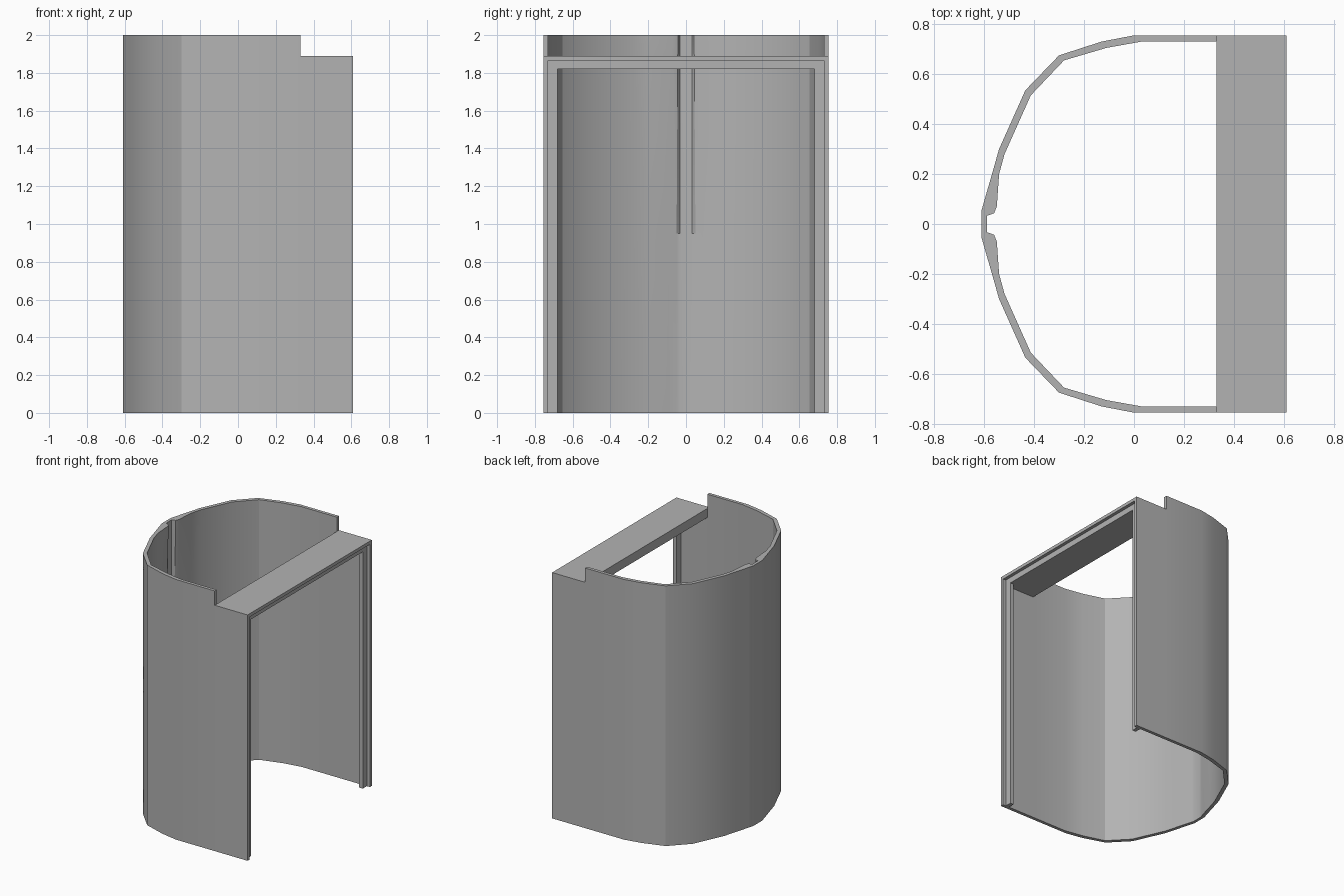
import bpy, bmesh, math

if "Cube" in bpy.data.objects:
    bpy.data.objects.remove(bpy.data.objects["Cube"])

grey = bpy.data.materials.new("plain grey")
grey.diffuse_color = (0.45, 0.45, 0.45, 1)
grey.use_nodes = True
grey.node_tree.nodes["Principled BSDF"].inputs["Base Color"].default_value = grey.diffuse_color


def finish(name, bm):
    bmesh.ops.remove_doubles(bm, verts=bm.verts, dist=1e-5)
    bmesh.ops.recalc_face_normals(bm, faces=bm.faces)
    mesh = bpy.data.meshes.new(name)
    bm.to_mesh(mesh)
    bm.free()
    mesh.materials.append(grey)
    obj = bpy.data.objects.new(name, mesh)
    bpy.context.collection.objects.link(obj)
    return obj


# Half plan of the wall: outer point, and inner point at the foot and at the top
OUTER = [(0.61, 0.755), (0.33, 0.755), (0, 0.755), (-0.13, 0.73), (-0.30, 0.675),
         (-0.435, 0.535), (-0.54, 0.30), (-0.567, 0.205), (-0.598, 0.097),
         (-0.61, 0.055), (-0.61, 0.034)]
INNER_LOW = [(0.61, 0.73), (0.33, 0.73), (0.03, 0.73), (-0.11, 0.705), (-0.28, 0.655),
             (-0.413, 0.515), (-0.518, 0.28), (-0.543, 0.195), (-0.572, 0.09),
             (-0.585, 0.05), (-0.588, 0.033)]
# The top is thickened either side of a narrow slot
INNER_TOP = INNER_LOW[:7] + [(-0.54, 0.20), (-0.549, 0.07), (-0.56, 0.043), (-0.588, 0.033)]


def full(half):
    return half + [(x, -y) for x, y in reversed(half)]


outer, low, top = full(OUTER), full(INNER_LOW), full(INNER_TOP)
levels = [0, 0.95, 1.89, 2.0]
bm = bmesh.new()
grid = []
for z in levels:
    t = max(0, (z - 0.95) / 1.05)
    ring = []
    for o, a, b in zip(outer, low, top):
        i = [a[k] + (b[k] - a[k]) * t for k in (0, 1)]
        ring.append((bm.verts.new((*o, z)), bm.verts.new((*i, z))))
    grid.append(ring)
cols = len(outer) - 1


def filled(i, j):
    if not (0 <= i < cols and 0 <= j < 3):
        return False
    return j < 2 or 0 < i < cols - 1      # top band stops short of the front


for i in range(cols):
    for j in range(3):
        if not filled(i, j):
            continue
        a, b, c, d = grid[j][i], grid[j][i + 1], grid[j + 1][i + 1], grid[j + 1][i]
        for s in (0, 1):
            bm.faces.new((a[s], b[s], c[s], d[s]))
        for near, p, q in (((i - 1, j), a, d), ((i + 1, j), b, c),
                           ((i, j - 1), a, b), ((i, j + 1), d, c)):
            if not filled(*near):
                bm.faces.new((p[0], p[1], q[1], q[0]))
wall = finish("curved_wall", bm)
bpy.context.view_layer.objects.active = wall
wall.select_set(True)
bpy.ops.object.shade_smooth_by_angle(angle=math.radians(25))


def prism(name, points, axis, start, end):
    """Extrude a flat outline along y or z."""
    bm = bmesh.new()
    place = (lambda p, h: (p[0], h, p[1])) if axis == "y" else (lambda p, h: (*p, h))
    face = bm.faces.new([bm.verts.new(place(p, start)) for p in points])
    new = bmesh.ops.extrude_face_region(bm, geom=[face])["geom"]
    for v in new:
        if isinstance(v, bmesh.types.BMVert):
            v.co[1 if axis == "y" else 2] = end
    return finish(name, bm)


# Lintel with a stepped front edge
prism("lintel", [(0.33, 1.89), (0.61, 1.89), (0.61, 1.865), (0.585, 1.865),
                 (0.585, 1.82), (0.33, 1.82)], "y", -0.73, 0.73)

# Door jambs set back behind the wall ends
for side, label in ((1, "back"), (-1, "front")):
    prism(label + "_jamb", [(0.555, 0.68 * side), (0.585, 0.68 * side),
                            (0.585, 0.732 * side), (0.555, 0.732 * side)], "z", 0, 1.82)
